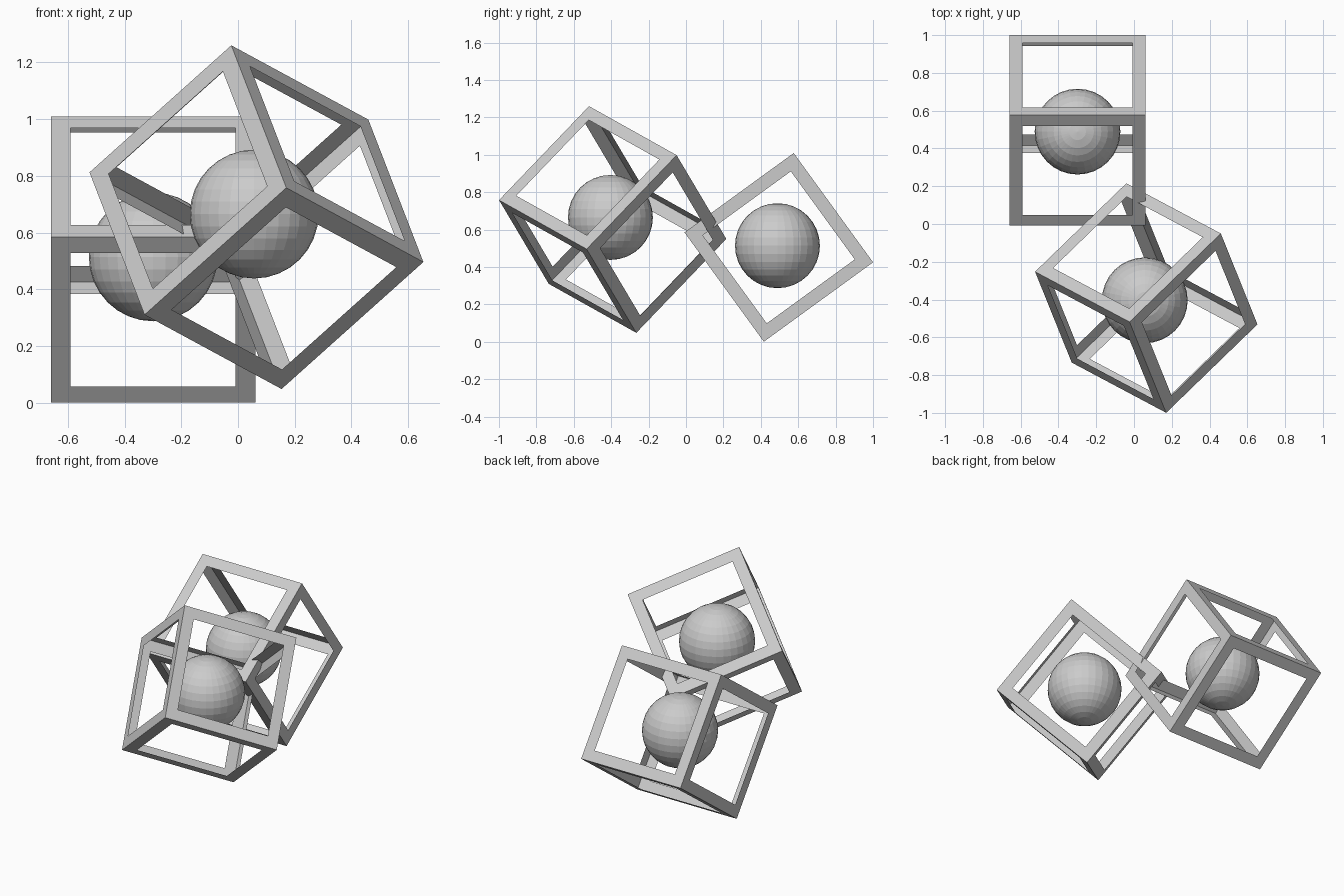
import bpy, bmesh, math
from mathutils import Matrix, Vector

if "Cube" in bpy.data.objects:
    bpy.data.objects.remove(bpy.data.objects["Cube"])

SIZE, BAR, RADIUS = 0.722, 0.07, 0.227


def make_object(name, bm, matrix):
    mesh = bpy.data.meshes.new(name)
    bm.to_mesh(mesh)
    bm.free()
    obj = bpy.data.objects.new(name, mesh)
    obj.matrix_world = matrix
    bpy.context.collection.objects.link(obj)
    return obj


def open_cube(name, center, rotation):
    # cube of thin sheets: inset every face, then cut out the middle
    bm = bmesh.new()
    bmesh.ops.create_cube(bm, size=SIZE)
    middles = bm.faces[:]
    bmesh.ops.inset_individual(bm, faces=middles, thickness=BAR, use_even_offset=True)
    bmesh.ops.delete(bm, geom=middles, context='FACES')
    make_object(name, bm, Matrix.Translation(center) @ rotation.to_4x4())


def ball(name, center):
    # flat-faced ball floating in the cage
    bm = bmesh.new()
    bmesh.ops.create_uvsphere(bm, u_segments=32, v_segments=16, radius=RADIUS)
    make_object(name, bm, Matrix.Translation(center))


# back cage, tipped about the x axis
open_cube("back_cage", (-0.299, 0.496, 0.505), Matrix.Rotation(math.radians(36), 3, 'X'))
ball("back_ball", (-0.299, 0.489, 0.514))

# front cage, standing near one corner; axes follow two of its edges
e1 = Vector((0.48, 0.465, -0.26)).normalized()
e2 = Vector((0.19, -0.485, -0.50))
e2 = (e2 - e1 * e2.dot(e1)).normalized()
e3 = e1.cross(e2)
open_cube("front_cage", (0.065, -0.392, 0.654), Matrix((e1, e2, e3)).transposed())
ball("front_ball", (0.057, -0.404, 0.665))
